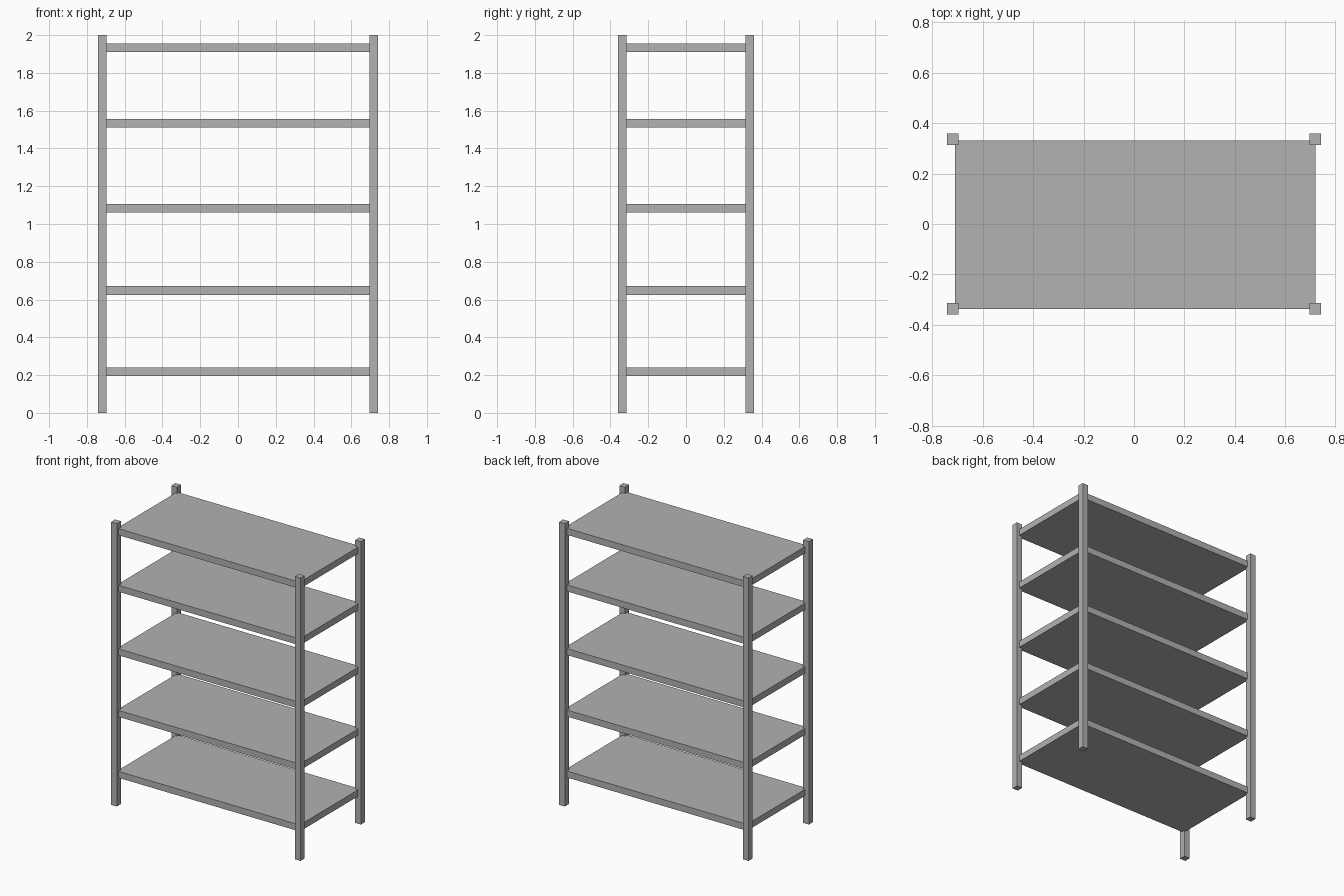
import bpy

default = bpy.data.objects.get("Cube")
if default:
    bpy.data.objects.remove(default, do_unlink=True)

# Single plain grey metal
grey = bpy.data.materials.new("grey_metal")
grey.use_nodes = True
color = (0.445, 0.445, 0.445, 1)
grey.diffuse_color = color
grey.node_tree.nodes["Principled BSDF"].inputs["Base Color"].default_value = color


def box(name, center, size):
    bpy.ops.mesh.primitive_cube_add(size=1, location=center)
    obj = bpy.context.object
    obj.name = name
    obj.scale = size
    bpy.ops.object.transform_apply(location=False, rotation=False, scale=True)
    obj.data.materials.append(grey)
    return obj


# Four square corner posts
HEIGHT, POST = 2.0, 0.045
POST_X, POST_Y = 0.719, 0.337
for x_name, sx in (("left", 1), ("right", -1)):
    for y_name, sy in (("front", -1), ("back", 1)):
        box(f"{y_name}_{x_name}_post",
            (sx * POST_X, sy * POST_Y, HEIGHT / 2), (POST, POST, HEIGHT))

# Five solid shelves, sitting slightly off centre between the posts
SHELF_SIZE = (1.43, 0.67, 0.046)
for i, z in enumerate((0.217, 0.648, 1.083, 1.533, 1.933), start=1):
    box(f"shelf_{i}", (0.005, -0.003, z), SHELF_SIZE)
